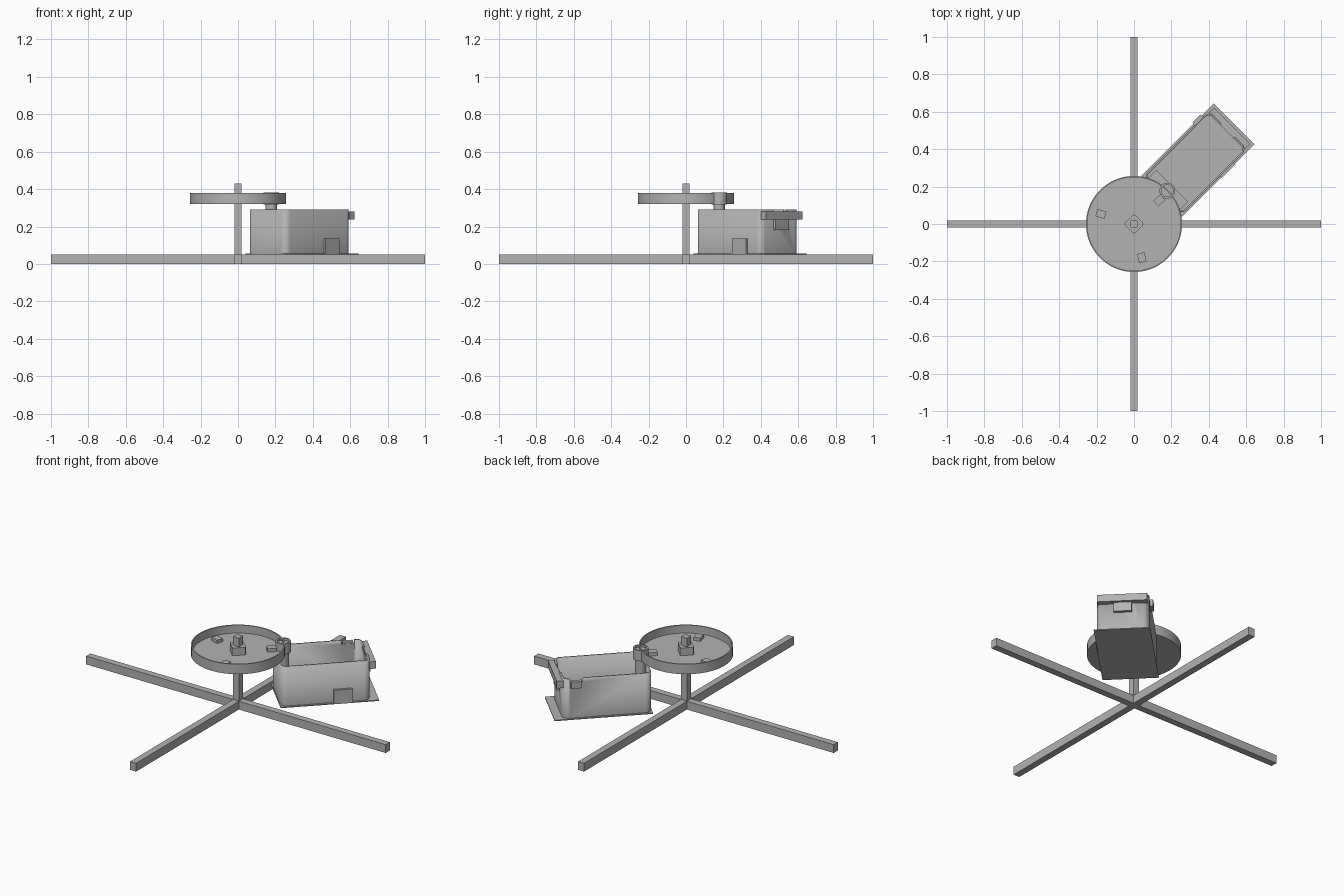
import bpy, bmesh, math
from mathutils import Matrix, Vector

if "Cube" in bpy.data.objects:
    bpy.data.objects.remove(bpy.data.objects["Cube"])

grey = bpy.data.materials.new("plain grey")
grey.use_nodes = True
COLOR = (0.45, 0.45, 0.45, 1)
grey.diffuse_color = COLOR
grey.node_tree.nodes["Principled BSDF"].inputs["Base Color"].default_value = COLOR

DIAGONAL = Matrix.Rotation(math.radians(45), 4, "Z")
STRAIGHT = Matrix.Identity(4)


def finish(name, bm, matrix=STRAIGHT):
    bmesh.ops.recalc_face_normals(bm, faces=bm.faces)
    bm.transform(matrix)
    mesh = bpy.data.meshes.new(name)
    bm.to_mesh(mesh)
    bm.free()
    mesh.materials.append(grey)
    obj = bpy.data.objects.new(name, mesh)
    bpy.context.collection.objects.link(obj)
    return obj


def smooth(obj):
    bpy.ops.object.select_all(action="DESELECT")
    obj.select_set(True)
    bpy.context.view_layer.objects.active = obj
    bpy.ops.object.shade_smooth_by_angle(angle=math.radians(35))
    return obj


def add_box(bm, x, y, z):
    size = [b - a for a, b in (x, y, z)]
    mid = [(a + b) / 2 for a, b in (x, y, z)]
    m = Matrix.Translation(mid) @ Matrix.Diagonal((*size, 1))
    bmesh.ops.create_cube(bm, size=1, matrix=m)


def boxes(name, spans, matrix=DIAGONAL):
    bm = bmesh.new()
    for span in spans:
        add_box(bm, *span)
    return finish(name, bm, matrix)


def rounded_box(name, x, y, z, radius, matrix=DIAGONAL, open_top=False):
    bm = bmesh.new()
    add_box(bm, x, y, z)
    upright = [e for e in bm.edges
               if abs(e.verts[0].co.z - e.verts[1].co.z) > 0.001]
    bmesh.ops.bevel(bm, geom=upright, offset=radius, segments=6,
                    profile=0.5, affect="EDGES")
    if open_top:
        top = [f for f in bm.faces if f.calc_center_median().z > z[1] - 0.001]
        bmesh.ops.delete(bm, geom=top, context="FACES")
    return finish(name, bm, matrix)


def lathe(name, profile, center, steps):
    bm = bmesh.new()
    verts = [bm.verts.new((r, 0, z)) for r, z in profile]
    edges = [bm.edges.new(pair) for pair in zip(verts, verts[1:])]
    bmesh.ops.spin(bm, geom=verts + edges, cent=(0, 0, 0), axis=(0, 0, 1),
                   angle=math.tau, steps=steps, use_duplicate=False)
    bmesh.ops.remove_doubles(bm, verts=bm.verts, dist=0.0001)
    return smooth(finish(name, bm, Matrix.Translation(center)))


# Cross-shaped floor stand
w = 0.02
corner = [(1, -w), (1, w), (w, w)]
bm = bmesh.new()
outline = []
for i in range(4):
    turn = Matrix.Rotation(i * math.pi / 2, 3, "Z")
    outline += [bm.verts.new(turn @ Vector((x, y, 0))) for x, y in corner]
face = bm.faces.new(outline)
up = bmesh.ops.extrude_face_region(bm, geom=[face])["geom"]
bmesh.ops.translate(bm, vec=(0, 0, 0.05),
                    verts=[g for g in up if isinstance(g, bmesh.types.BMVert)])
finish("cross_stand", bm)

# Central post
boxes("center_post", [((-w, w), (-w, w), (0.04, 0.43))], STRAIGHT)

# Shallow turntable dish with hub and three stops
lathe("turntable_dish", [(0, 0.32), (0.257, 0.32), (0.257, 0.38),
                         (0.25, 0.38), (0.25, 0.332), (0, 0.332)],
      (0, 0, 0), 72)
smooth(rounded_box("dish_hub", (-0.038, 0.038), (-0.038, 0.038),
                   (0.325, 0.378), 0.008))
for i in range(3):
    boxes("dish_stop_%d" % (i + 1),
          [((0.16, 0.21), (-0.02, 0.02), (0.325, 0.352))],
          Matrix.Rotation(math.radians(43 + 120 * i), 4, "Z"))

# Drive roller pressed against the dish rim, on its shaft
lathe("drive_roller", [(0, 0.12), (0.03, 0.12), (0.03, 0.318), (0.042, 0.318),
                       (0.042, 0.382), (0.032, 0.382), (0.032, 0.37),
                       (0, 0.37)], (0.178, 0.178, 0), 32)

# Motor housing: open box with thin walls on a base plate
boxes("housing_base_plate", [((0.21, 0.757), (-0.155, 0.155), (0.049, 0.055))])
housing = rounded_box("motor_housing", (0.215, 0.71), (-0.145, 0.145),
                      (0.052, 0.292), 0.035, open_top=True)
wall = housing.modifiers.new("wall", "SOLIDIFY")
wall.thickness = 0.009
wall.offset = -1
notches = boxes("notch_cutter", [
    ((0.60, 0.67), (0.12, 0.17), (0.268, 0.32)),
    ((0.68, 0.73), (-0.05, 0.05), (0.272, 0.32)),
])
notches.hide_render = True
notches.display_type = "WIRE"
cut = housing.modifiers.new("rim_notches", "BOOLEAN")
cut.object = notches
cut.operation = "DIFFERENCE"
cut.solver = "EXACT"
smooth(housing)
notches.hide_set(True)

# Fittings on the housing
boxes("side_boss", [((0.505, 0.61), (-0.158, -0.14), (0.055, 0.135))])
boxes("side_latch", [((0.605, 0.665), (0.138, 0.163), (0.24, 0.28))])
boxes("end_latch_bar", [((0.705, 0.742), (-0.137, 0.137), (0.237, 0.28))])
boxes("end_latch_tab", [((0.705, 0.727), (-0.05, 0.05), (0.182, 0.24))])
boxes("shaft_bracket", [((0.23, 0.288), (-0.12, 0.12), (0.055, 0.125))])
